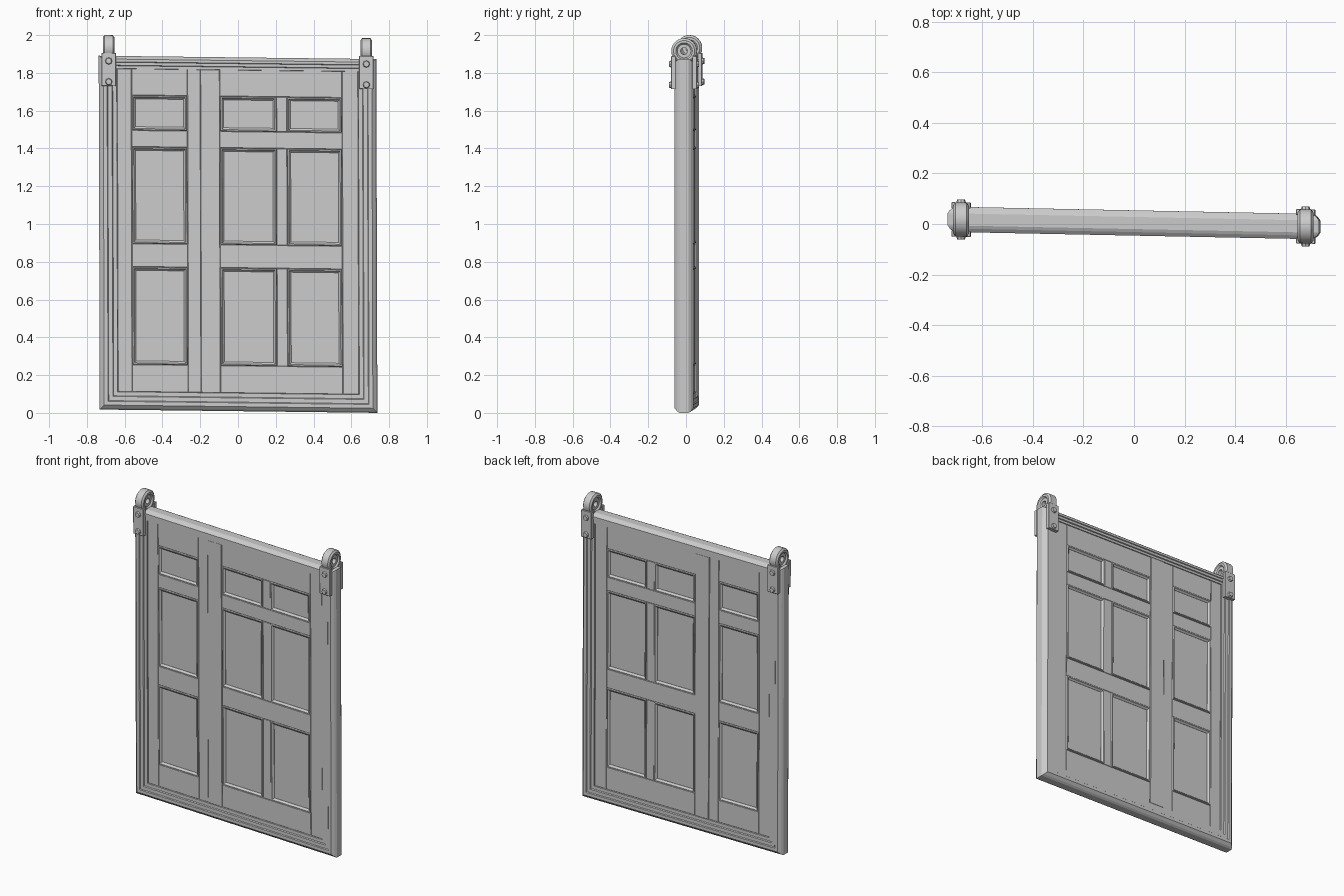
import bpy, bmesh, math
from mathutils import Matrix

if "Cube" in bpy.data.objects:
    bpy.data.objects.remove(bpy.data.objects["Cube"])


def wonky(v):
    # slight lean of the hand-made door
    x, y, z = v
    return (x - 0.003 * (z - 1), y - 0.02 * x + 0.004, z - 0.012 * x)


def finish(name, bm, bevel=0.0, smooth=False):
    bmesh.ops.recalc_face_normals(bm, faces=bm.faces[:])
    if bevel:
        bmesh.ops.bevel(bm, geom=bm.edges[:], offset=bevel, segments=1, affect='EDGES')
    for v in bm.verts:
        v.co = wonky(v.co)
    me = bpy.data.meshes.new(name)
    bm.to_mesh(me)
    bm.free()
    ob = bpy.data.objects.new(name, me)
    bpy.context.collection.objects.link(ob)
    if smooth:
        bpy.context.view_layer.objects.active = ob
        ob.select_set(True)
        bpy.ops.object.shade_smooth_by_angle(angle=math.radians(30))
        ob.select_set(False)
    return ob


def box(name, x0, x1, z0, z1, y0, y1, bevel=0.0):
    bm = bmesh.new()
    m = Matrix.Translation(((x0 + x1) / 2, (y0 + y1) / 2, (z0 + z1) / 2)) @ \
        Matrix.Diagonal((x1 - x0, y1 - y0, z1 - z0, 1))
    bmesh.ops.create_cube(bm, size=1, matrix=m)
    return finish(name, bm, bevel)


def skin_rings(bm, rings):
    # closed loop of closed rings
    n = len(rings)
    for i in range(n):
        a, b = rings[i], rings[(i + 1) % n]
        m = len(a)
        for j in range(m):
            k = (j + 1) % m
            bm.faces.new((a[j], a[k], b[k], b[j]))


def moulding(name, x0, x1, z0, z1, half, top=1.0):
    # mitred frame: half profile of (inset, depth), mirrored front to back
    prof = [(i, -d) for i, d in half] + [(i, d) for i, d in reversed(half)]
    bm = bmesh.new()
    rings = []
    for sx, sz in ((0, 0), (1, 0), (1, 1), (0, 1)):
        rings.append([bm.verts.new((x1 - i if sx else x0 + i, d,
                                    z1 - i * top if sz else z0 + i)) for i, d in prof])
    skin_rings(bm, rings)
    return finish(name, bm)


# outer frame with chamfered edge and stepped inner profile
moulding("outer_frame", -0.735, 0.735, 0.009, 1.882,
         [(0, 0.024), (0.008, 0.036), (0.024, 0.05), (0.044, 0.05), (0.048, 0.045),
          (0.070, 0.045), (0.074, 0.039), (0.095, 0.039), (0.098, 0.025)], top=0.7)

# thin core behind the panels
ZB, ZT = 0.105, 1.816
box("panel_core", -0.65, 0.65, 0.09, 1.83, -0.026, 0.026)

# vertical boards and raised centre post
D = 0.034
for name, x0, x1, d in (("left_stile", -0.638, -0.562, D), ("inner_stile", -0.266, -0.197, D),
                        ("centre_post", -0.197, -0.095, D + 0.004),
                        ("right_stile", 0.553, 0.638, D)):
    box(name, x0, x1, ZB, ZT, -d, d, 0.002)

# horizontal rails, muntins and moulded panels
rows = [(0.25, 0.767), (0.89, 1.402), (1.49, 1.675)]
rails = [(ZB, rows[0][0]), (rows[0][1], rows[1][0]), (rows[1][1], rows[2][0]), (rows[2][1], ZT)]
trim = [(0, 0.028), (0.003, 0.039), (0.009, 0.039), (0.013, 0.033), (0.019, 0.027), (0.019, 0.02)]
for x0, x1 in ((-0.562, -0.266), (-0.095, 0.553)):
    for z0, z1 in rails:
        box("rail", x0, x1, z0, z1, -D, D, 0.002)
for z0, z1 in rows:
    box("muntin", 0.205, 0.261, z0, z1, -D, D, 0.002)
    for x0, x1 in ((-0.560, -0.268), (-0.093, 0.205), (0.261, 0.551)):
        moulding("panel_trim", x0, x1, z0, z1, trim)

# hanger wheels, strap plates and bolts on both top corners
wheel = [(-0.031, 0.056), (-0.022, 0.068), (0.022, 0.068), (0.031, 0.056), (0.031, 0.044),
         (0.022, 0.036), (0.022, 0.018), (-0.022, 0.018), (-0.022, 0.036), (-0.031, 0.044)]
N = 24
for s in (-1, 1):
    cx, cz = s * 0.682, 1.924
    bm = bmesh.new()
    rings = []
    for i in range(N):
        a = 2 * math.pi * i / N
        rings.append([bm.verts.new((cx + w, r * math.cos(a), cz + r * math.sin(a)))
                      for w, r in wheel])
    skin_rings(bm, rings)
    finish("hanger_wheel", bm, smooth=True)
    for f in (-1, 1):
        ya, yb = sorted((f * 0.044, f * 0.068))
        box("hanger_plate", cx - 0.038, cx + 0.038, 1.722, 1.898, ya, yb, 0.002)
        for z in (1.745, 1.855):
            bm = bmesh.new()
            m = Matrix.Translation((cx, f * 0.07, z)) @ Matrix.Rotation(-f * math.pi / 2, 4, 'X')
            bmesh.ops.create_cone(bm, cap_ends=True, segments=8, radius1=0.021,
                                  radius2=0.015, depth=0.018, matrix=m)
            finish("bolt", bm)
